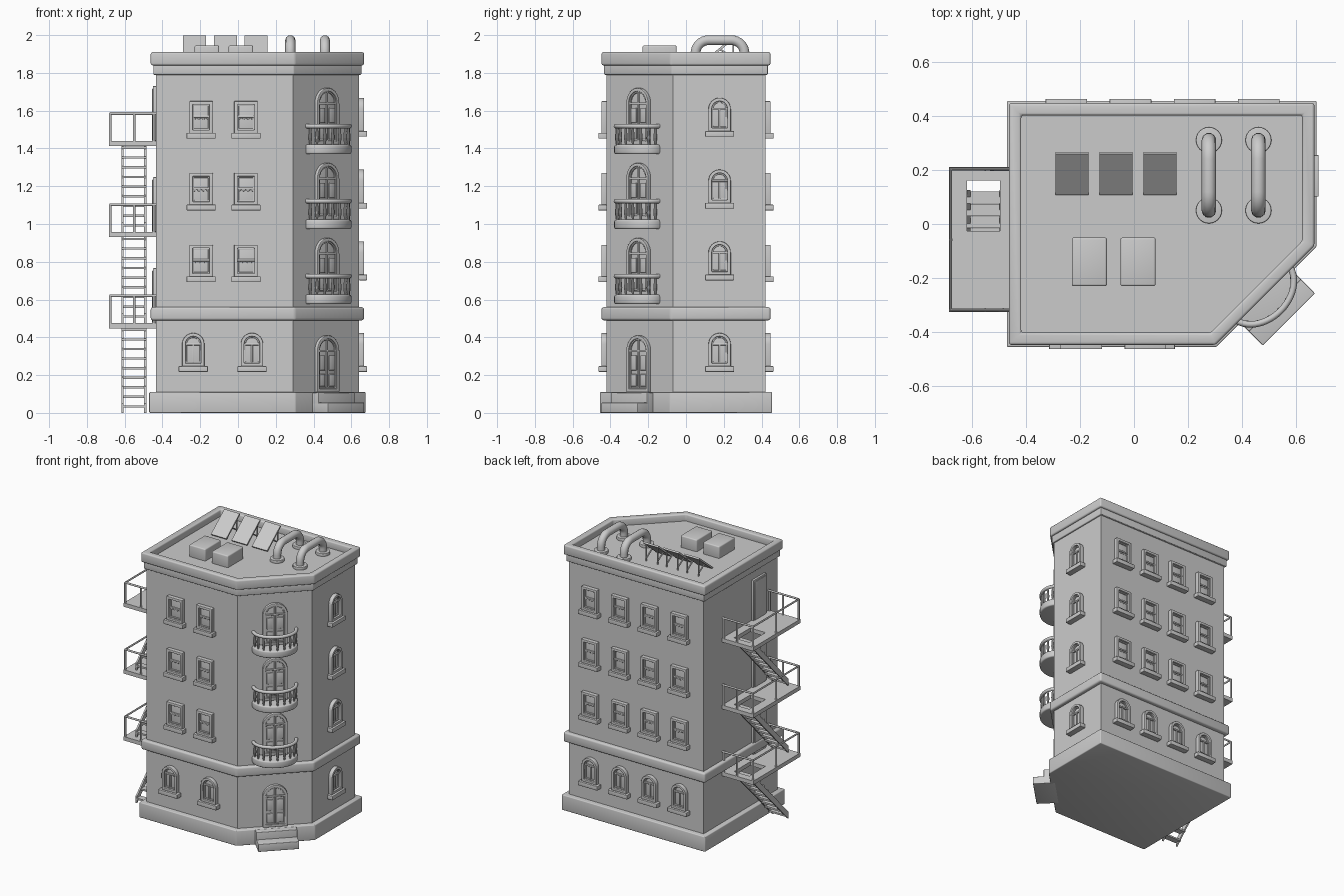
import bpy, bmesh, math
from mathutils import Matrix, Vector

if "Cube" in bpy.data.objects:
    bpy.data.objects.remove(bpy.data.objects["Cube"])

GREY = (0.6, 0.6, 0.6, 1)
plaster = bpy.data.materials.new("light_grey")
plaster.use_nodes = True
plaster.diffuse_color = GREY
plaster.node_tree.nodes["Principled BSDF"].inputs["Base Color"].default_value = GREY


# ---------- helpers ----------
def ring(bm, outer, inner, vec):
    """Frame between two matching outlines, extruded along vec."""
    v = Vector(vec)
    loops = [[bm.verts.new(Vector(p) + o) for p in pts]
             for pts, o in ((outer, v * 0), (outer, v), (inner, v), (inner, v * 0))]
    n = len(outer)
    for k in range(4):
        a, b = loops[k], loops[(k + 1) % 4]
        for i in range(n):
            j = (i + 1) % n
            bm.faces.new((a[i], a[j], b[j], b[i]))


def prism(bm, pts, vec):
    v = Vector(vec)
    a = [bm.verts.new(p) for p in pts]
    b = [bm.verts.new(Vector(p) + v) for p in pts]
    bm.faces.new(a)
    bm.faces.new(b)
    for i in range(len(a)):
        j = (i + 1) % len(a)
        bm.faces.new((a[i], a[j], b[j], b[i]))


def box(bm, x, y, z):
    prism(bm, [(x[0], y[0], z[0]), (x[1], y[0], z[0]), (x[1], y[1], z[0]), (x[0], y[1], z[0])],
          (0, 0, z[1] - z[0]))


def cyl(bm, at, r1, r2, h, seg=16):
    bmesh.ops.create_cone(bm, cap_ends=True, segments=seg, radius1=r1, radius2=r2, depth=h,
                          matrix=Matrix.Translation((at[0], at[1], at[2] + h / 2)))


def select(ob):
    bpy.ops.object.select_all(action='DESELECT')
    ob.select_set(True)
    bpy.context.view_layer.objects.active = ob


def place(name, mesh, loc=(0, 0, 0), angle=0):
    ob = bpy.data.objects.new(name, mesh)
    bpy.context.collection.objects.link(ob)
    ob.location = loc
    ob.rotation_euler.z = math.radians(angle)
    return ob


def to_mesh(name, bm):
    bmesh.ops.recalc_face_normals(bm, faces=bm.faces)
    me = bpy.data.meshes.new(name)
    bm.to_mesh(me)
    bm.free()
    me.materials.append(plaster)
    return me


def finish(name, bm, loc=(0, 0, 0), angle=0, bevel=0.0):
    ob = place(name, to_mesh(name, bm), loc, angle)
    if bevel:
        m = ob.modifiers.new("soft_edges", 'BEVEL')
        m.width, m.segments, m.limit_method = bevel, 3, 'ANGLE'
        select(ob)
        bpy.ops.object.modifier_apply(modifier=m.name)
    select(ob)
    bpy.ops.object.shade_smooth_by_angle(angle=math.radians(35))
    return ob


def tubes(name, paths, r, loc=(0, 0, 0), angle=0):
    cu = bpy.data.curves.new(name, 'CURVE')
    cu.dimensions, cu.bevel_depth, cu.bevel_resolution, cu.use_fill_caps = '3D', r, 3, True
    for path in paths:
        s = cu.splines.new('POLY')
        s.points.add(len(path) - 1)
        for p, co in zip(s.points, path):
            p.co = (*co, 1)
    cu.materials.append(plaster)
    ob = place(name, cu, loc, angle)
    select(ob)
    bpy.ops.object.convert(target='MESH')
    bpy.ops.object.shade_smooth_by_angle(angle=math.radians(40))
    return bpy.context.object


# ---------- building shell ----------
def footprint(d, z):
    k = d * 0.414
    return [(-0.435 - d, -0.42 - d, z), (0.29 + k, -0.42 - d, z), (0.64 + d, -0.07 - k, z),
            (0.64 + d, 0.42 + d, z), (-0.435 - d, 0.42 + d, z)]


for name, d, z0, z1, bev in (("walls", 0, 0.02, 1.86, 0), ("plinth", 0.035, 0, 0.11, 0.006),
                             ("floor_band", 0.027, 0.49, 0.56, 0.012),
                             ("cornice_lower", 0.013, 1.79, 1.85, 0.005)):
    bm = bmesh.new()
    prism(bm, footprint(d, z0), (0, 0, z1 - z0))
    finish(name, bm, bevel=bev)
bm = bmesh.new()
ring(bm, footprint(0.027, 1.84), footprint(-0.018, 1.84), (0, 0, 0.07))
finish("parapet", bm, bevel=0.01)


# ---------- windows and doors ----------
def outline(w, h, t, arched, y):
    w, top = w / 2 - t, h - t
    pts = [(-w, y, t), (w, y, t)]
    if not arched:
        return pts + [(w, y, top), (-w, y, top)]
    arc = [math.pi * i / 16 for i in range(17)]
    return pts + [(w * math.cos(a), y, top - w + w * math.sin(a)) for a in arc]


def opening(name, w, h, arched, t=0.018, out=0.028, door=False):
    bm = bmesh.new()
    ring(bm, outline(w, h, 0, arched, 0.005), outline(w, h, t, arched, 0.005), (0, -out - 0.005, 0))
    prism(bm, outline(w, h, t * 0.6, arched, 0.005), (0, -0.011, 0))
    i = w / 2 - t * 0.6
    mid = h - w / 2 if arched else h * 0.52
    ring(bm, outline(w, h, t * 0.9, arched, 0), outline(w, h, t * 1.4, arched, 0), (0, -0.014, 0))
    box(bm, (-i, i), (-0.016, 0), (mid - 0.006, mid + 0.006))
    if arched:
        box(bm, (-0.005, 0.005), (-0.014, 0), (t * 0.6, mid if not door else h - t))
    else:
        # scalloped blind under the middle bar
        for c in range(4):
            x = (c - 1.5) * i * 0.46
            prism(bm, [(x + 0.01 * math.cos(a), 0, mid - 0.004 + 0.012 * math.sin(a))
                       for a in [math.pi * (1 + s / 6) for s in range(7)]], (0, -0.011, 0))
    if door:
        for s in (-1, 1):
            for z0, z1 in ((0.03, 0.095), (0.115, 0.195)):
                x = s * i * 0.5
                box(bm, (x - i * 0.28, x + i * 0.28), (-0.013, 0), (z0, z1))
    else:
        box(bm, (-0.077, 0.077), (-0.043, 0), (-0.028, 0.002))
    ob = finish(name, bm, bevel=0.003)
    me = ob.data
    bpy.data.objects.remove(ob)
    return me


square_win = opening("square_window", 0.125, 0.17, False)
arch_win = opening("arched_window", 0.118, 0.178, True)
arch_door = opening("arched_door", 0.165, 0.30, True, out=0.02, door=True)

BACK = [-0.25 + 0.237 * i for i in range(4)]
for floor in range(3):
    z = 1.48 - 0.38 * floor
    for x in (-0.195, 0.042):
        place("front_window", square_win, (x, -0.42, z))
    for x in BACK:
        place("back_window", square_win, (x, 0.42, z), 180)
    place("side_window", arch_win, (0.64, 0.178, z + 0.01), 90)
for x in (-0.237, 0.074):
    place("front_ground_window", arch_win, (x, -0.42, 0.245))
for x in BACK:
    place("back_ground_window", arch_win, (x, 0.42, 0.245), 180)
place("side_ground_window", arch_win, (0.64, 0.178, 0.245), 90)

# ---------- corner entrance, steps and balconies ----------
CX, CY = 0.465, -0.245
place("entrance_door", arch_door, (CX, CY, 0.11), 45)
bm = bmesh.new()
box(bm, (-0.136, 0.136), (-0.08, 0.01), (0, 0.108))
box(bm, (-0.136, 0.136), (-0.152, 0), (0, 0.055))
finish("entrance_steps", bm, (CX, CY, 0), 45, 0.004)


def arc(a, b, z, n, start=0.0):
    angs = [math.pi * (start + (1 - 2 * start) * i / n) for i in range(n + 1)]
    return [(a * math.cos(t), -b * math.sin(t), z) for t in angs]


for floor in range(3):
    loc = (CX, CY, 1.42 - 0.397 * floor)
    place("balcony_door", arch_door, loc, 45)
    bm = bmesh.new()
    prism(bm, [(0.15, 0.01, -0.05)] + arc(0.15, 0.118, -0.05, 28) + [(-0.15, 0.01, -0.05)], (0, 0, 0.05))
    finish("balcony_floor", bm, loc, 45, 0.012)
    tubes("balcony_rail", [arc(0.142, 0.108, 0.098, 28)], 0.012, loc, 45)
    bm = bmesh.new()
    for p in arc(0.138, 0.104, 0, 8, 0.06):
        cyl(bm, p, 0.005, 0.01, 0.035, 10)
        cyl(bm, (p[0], p[1], 0.035), 0.01, 0.005, 0.058, 10)
    finish("balcony_balusters", bm, loc, 45)

# ---------- fire escape ----------
X0, X1, Y0, Y1 = -0.684, -0.43, -0.325, 0.21
SX0, SX1 = -0.617, -0.485


def rect(x0, x1, y0, y1, z):
    return [(x0, y0, z), (x1, y0, z), (x1, y1, z), (x0, y1, z)]


for floor in range(3):
    z = 1.44 - 0.482 * floor
    bm = bmesh.new()
    ring(bm, rect(X0, X1, Y0, Y1, z - 0.028), rect(SX0, -0.495, -0.025, 0.16, z - 0.028), (0, 0, 0.028))
    finish("escape_platform", bm)
    e, top = 0.007, z + 0.145
    xm, ym = -0.55, (Y0 + Y1) / 2
    posts = [(X0 + e, Y0 + e), (X0 + e, ym), (X0 + e, Y1 - e)]
    posts += [(x, y) for x in (xm, X1 - 0.015) for y in (Y0 + e, Y1 - e)]
    rail = [(X1, Y0 + e, top), (X0 + e, Y0 + e, top), (X0 + e, Y1 - e, top), (X1, Y1 - e, top)]
    tubes("escape_railing", [rail] + [[(x, y, z - 0.01), (x, y, top)] for x, y in posts], 0.007)
    # flight of stairs going down towards the front
    bm = bmesh.new()
    zb = z - 0.482 if floor < 2 else 0
    ya, yb, th = 0.125, -0.285, 0.05
    for x in (SX0, SX1 - 0.012):
        prism(bm, [(x, ya, z - 0.005), (x, ya, z - 0.005 - th), (x, yb, zb), (x, yb, zb + th)], (0.012, 0, 0))
    steps = 9
    for s in range(steps):
        f = (s + 0.6) / steps
        y, zt = ya + (yb - ya) * f, z + (zb - z) * f + 0.02 * f
        box(bm, (SX0, SX1), (y - 0.022, y + 0.022), (zt - 0.012, zt))
    finish("escape_stairs", bm)
    bm = bmesh.new()
    box(bm, (-0.45, -0.43), (-0.275, -0.125), (z, z + 0.29))
    box(bm, (-0.454, -0.43), (-0.262, -0.138), (z, z + 0.277))
    finish("escape_door", bm, bevel=0.003)

# ---------- roof equipment ----------
ROOF = 1.86
for x in (-0.165, 0.015):
    bm = bmesh.new()
    box(bm, (x - 0.065, x + 0.065), (-0.23, -0.05), (ROOF - 0.01, 1.945))
    finish("vent_box", bm, bevel=0.008)
for x in (-0.23, -0.066, 0.096):
    bm = bmesh.new()
    box(bm, (-0.061, 0.061), (-0.098, 0.098), (-0.006, 0.006))
    panel = finish("solar_panel", bm, (x, 0.187, 1.932))
    panel.rotation_euler.x = math.radians(39)
    legs = []
    for s in (-0.045, 0.045):
        legs += [[(x + s, 0.25, 1.98), (x + s, 0.25, ROOF)], [(x + s, 0.25, 1.88), (x + s, 0.18, 1.925)]]
    tubes("panel_legs", legs, 0.005)
for x in (0.277, 0.46):
    r, ya, yb, zc = 0.07, 0.05, 0.31, 1.903
    turn = [math.pi / 2 * i / 8 for i in range(9)]
    path = [(x, ya, ROOF)] + [(x, ya + r - r * math.cos(a), zc + r * math.sin(a)) for a in turn]
    path += [(x, yb - r + r * math.sin(a), zc + r * math.cos(a)) for a in turn] + [(x, yb, ROOF)]
    tubes("roof_pipe", [path], 0.027)
    bm = bmesh.new()
    for y in (ya, yb):
        cyl(bm, (x, y, ROOF - 0.005), 0.048, 0.048, 0.025, 24)
    finish("pipe_flanges", bm, bevel=0.004)
